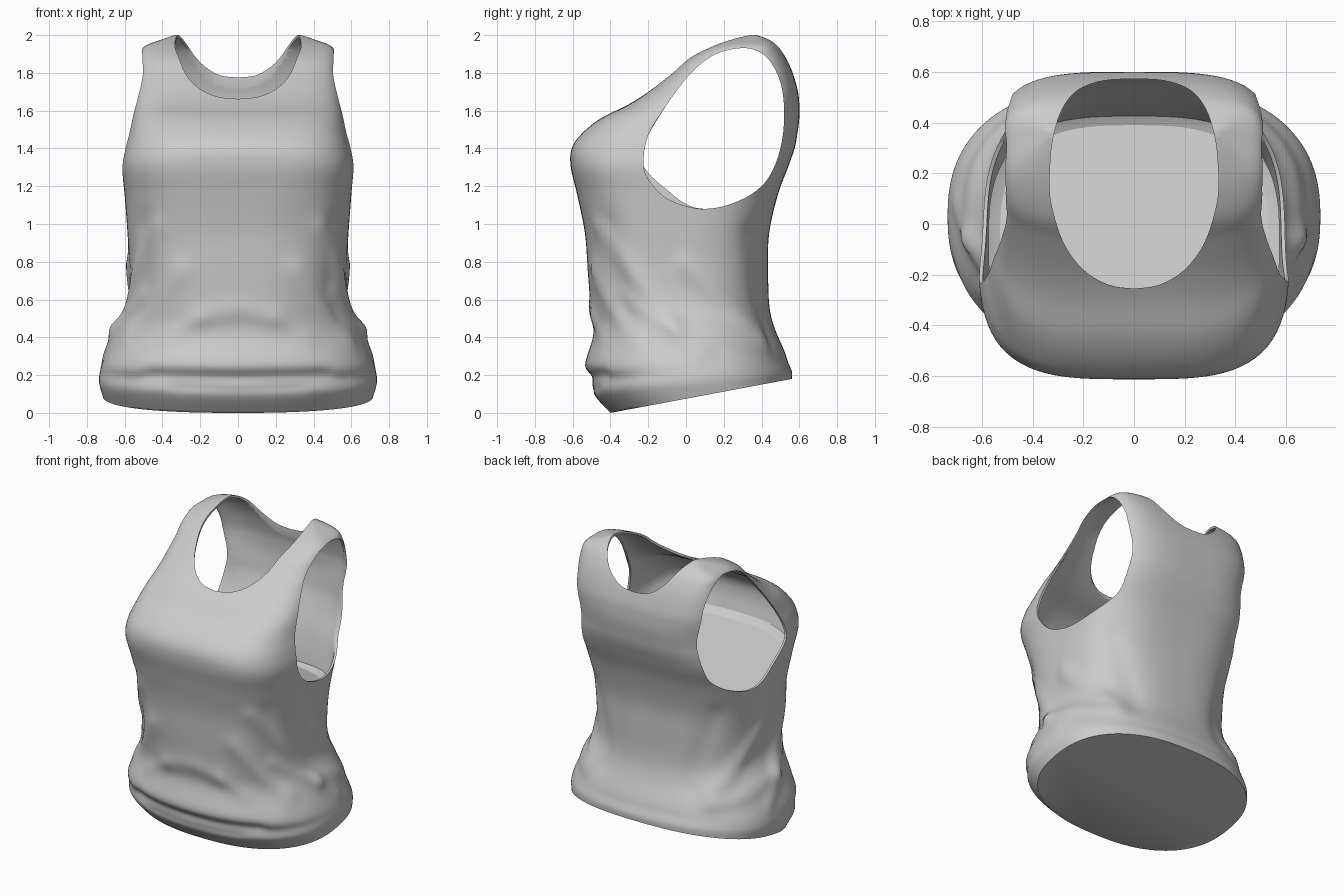
import bpy, bmesh, math
from mathutils import Vector

if "Cube" in bpy.data.objects:
    bpy.data.objects.remove(bpy.data.objects["Cube"], do_unlink=True)

fabric = bpy.data.materials.new("grey fabric")
fabric.use_nodes = True
GREY = (0.6, 0.6, 0.6, 1)
fabric.diffuse_color = GREY
fabric.node_tree.nodes["Principled BSDF"].inputs["Base Color"].default_value = GREY

# Torso sections: front height, front y, back height, back y, half width, squareness
SECTIONS = [
    (0, -.40, .18, .56, .715, 2.4), (.10, -.49, .22, .56, .735, 2.4),
    (.17, -.50, .27, .54, .73, 2.4), (.25, -.535, .33, .52, .71, 2.4),
    (.42, -.49, .46, .465, .645, 2.4), (.57, -.505, .58, .44, .585, 2.5),
    (.75, -.52, .77, .435, .575, 2.7), (.95, -.535, .95, .44, .585, 2.9),
    (1.15, -.575, 1.15, .485, .60, 3.2), (1.3, -.61, 1.3, .54, .615, 3.5),
    (1.4, -.605, 1.4, .575, .60, 3.5), (1.48, -.55, 1.48, .59, .58, 3.5),
    (1.56, -.45, 1.56, .6, .565, 3.6), (1.63, -.31, 1.63, .6, .555, 3.8),
    (1.7, -.2, 1.7, .593, .545, 4), (1.8, -.075, 1.8, .565, .53, 4.2),
    (1.88, .015, 1.88, .53, .52, 4.2), (1.94, .13, 1.94, .49, .495, 4),
    (1.98, .24, 1.98, .44, .395, 4), (2, .33, 2, .38, .335, 4)]

# Cloth folds on one half: start (degrees from front, height), end, width, amount
FOLDS = [
    ((42, .98), (85, .46), .06, .018), ((85, .46), (140, .36), .05, .014),
    ((55, .62), (100, .32), .05, .013), ((95, .78), (140, .42), .06, .018),
    ((30, .75), (58, .40), .06, .014),
    ((0, .54), (18, .50), .06, .012), ((18, .50), (32, .40), .05, .01),
    ((0, .20), (38, .21), .03, -.016), ((0, .12), (26, .13), .025, -.008),
    ((48, 1.0), (55, .5), .07, -.012), ((135, .95), (150, .45), .07, -.012)]


def spline(points, steps):
    """Catmull-Rom samples through a list of points."""
    pts = [Vector(p) for p in points]
    out = []
    for i in range(len(pts) - 1):
        a, b, c, d = (pts[max(0, min(len(pts) - 1, i + k))] for k in (-1, 0, 1, 2))
        for s in range(steps):
            t = s / steps
            out.append(b + (c - a) * t / 2 + (a * 2 - b * 5 + c * 4 - d) * t * t / 2
                       + (b * 3 - a - c * 3 + d) * t ** 3 / 2)
    return out + [pts[-1]]


def fold_height(degrees, z):
    p = Vector((degrees / 95, z))
    total = 0
    for start, end, width, amount in FOLDS:
        a, b = Vector((start[0] / 95, start[1])), Vector((end[0] / 95, end[1]))
        t = max(0, min(1, (p - a).dot(b - a) / (b - a).length_squared))
        total += amount * math.exp(-((p - a.lerp(b, t)).length / width) ** 2)
    return total


def loft(name, rings):
    """Closed solid skinned over rings of equal point count."""
    bm = bmesh.new()
    rows = [[bm.verts.new(p) for p in ring] for ring in rings]
    n = len(rows[0])
    for lower, upper in zip(rows, rows[1:]):
        for i in range(n):
            j = (i + 1) % n
            bm.faces.new((lower[i], lower[j], upper[j], upper[i]))
    bm.faces.new(rows[0])
    bm.faces.new(rows[-1])
    bmesh.ops.recalc_face_normals(bm, faces=bm.faces)
    mesh = bpy.data.meshes.new(name)
    bm.to_mesh(mesh)
    bm.free()
    mesh.materials.append(fabric)
    obj = bpy.data.objects.new(name, mesh)
    bpy.context.collection.objects.link(obj)
    return obj


def section_ring(section, folded=True, count=128):
    zf, yf, zb, yb, half, power = section
    ring = []
    for i in range(count):
        angle = math.tau * i / count
        s, c = math.sin(angle), -math.cos(angle)
        r = (abs(s) ** power + abs(c) ** power) ** (-1 / power)
        k = (r * c + 1) / 2
        z = zf + (zb - zf) * k
        degrees = math.degrees(min(angle, math.tau - angle))
        push = fold_height(degrees, z) if folded and z < 1.2 else 0
        ring.append((half * r * s + push * s, yf + (yb - yf) * k + push * c, z))
    return ring


# Garment body with closed hem
top = loft("tank_top", [section_ring(s) for s in spline(SECTIONS, 6)])
shell = top.modifiers.new("cloth thickness", "SOLIDIFY")
shell.thickness = 0.015
shell.offset = -1

# Armhole cutters: shared upper edge, lower front edge rounder on the left
ARMHOLE = [(-.1, 1.635), (0, 1.77), (.1, 1.865), (.2, 1.915), (.33, 1.93), (.43, 1.88),
           (.5, 1.75), (.52, 1.58), (.5, 1.4), (.44, 1.25), (.35, 1.16), (.22, 1.1), (.1, 1.08)]
LEFT_FRONT = [(0, 1.095), (-.1, 1.135), (-.18, 1.21), (-.225, 1.31), (-.2, 1.47)]
RIGHT_FRONT = [(0, 1.105), (-.1, 1.18), (-.2, 1.27), (-.235, 1.35), (-.2, 1.47)]


def armhole_cutter(name, front, side):
    path = spline(ARMHOLE + front + ARMHOLE[:1], 4)[:-1]
    return loft(name, [[(x * side, y, z) for y, z in path] for x in (.2, 1)])


# Neck cutter, dropping from above
NECK = [(0, -.255), (.1, -.24), (.2, -.18), (.28, -.07), (.33, .1), (.33, .25),
        (.315, .36), (.28, .46), (.22, .53), (.12, .566), (0, .573)]
half_neck = spline(NECK, 4)
neck_path = half_neck + [Vector((-p.x, p.y)) for p in half_neck[-2:0:-1]]

cutters = [armhole_cutter("left_armhole_cutter", LEFT_FRONT, 1),
           armhole_cutter("right_armhole_cutter", RIGHT_FRONT, -1),
           loft("neck_cutter", [[(x, y, z) for x, y in neck_path] for z in (1.5, 2.2)])]

bpy.context.view_layer.objects.active = top
for cutter in cutters:
    cutter.hide_render = True
    cut = top.modifiers.new(cutter.name, "BOOLEAN")
    cut.operation = "DIFFERENCE"
    cut.solver = "EXACT"
    cut.object = cutter
for modifier in list(top.modifiers):
    bpy.ops.object.modifier_apply(modifier=modifier.name)
for cutter in cutters:
    bpy.data.objects.remove(cutter, do_unlink=True)

# Bowl closing the inside below the armholes, higher at the front: scale, drop
BOWL = [(.99, .03), (1, 0), (.92, .03), (.75, .07), (.5, .1), (.25, .11), (.05, .115)]
floor = loft("inner_floor", [
    section_ring((1.08 + .12 * s - d, -.07 - .5 * s, 1.08 - .12 * s - d, -.07 + .5 * s,
                  .575 * s, 2.9), folded=False) for s, d in BOWL])

bpy.ops.object.select_all(action="DESELECT")
for part in (top, floor):
    part.select_set(True)
bpy.ops.object.shade_smooth_by_angle(angle=math.radians(60))
